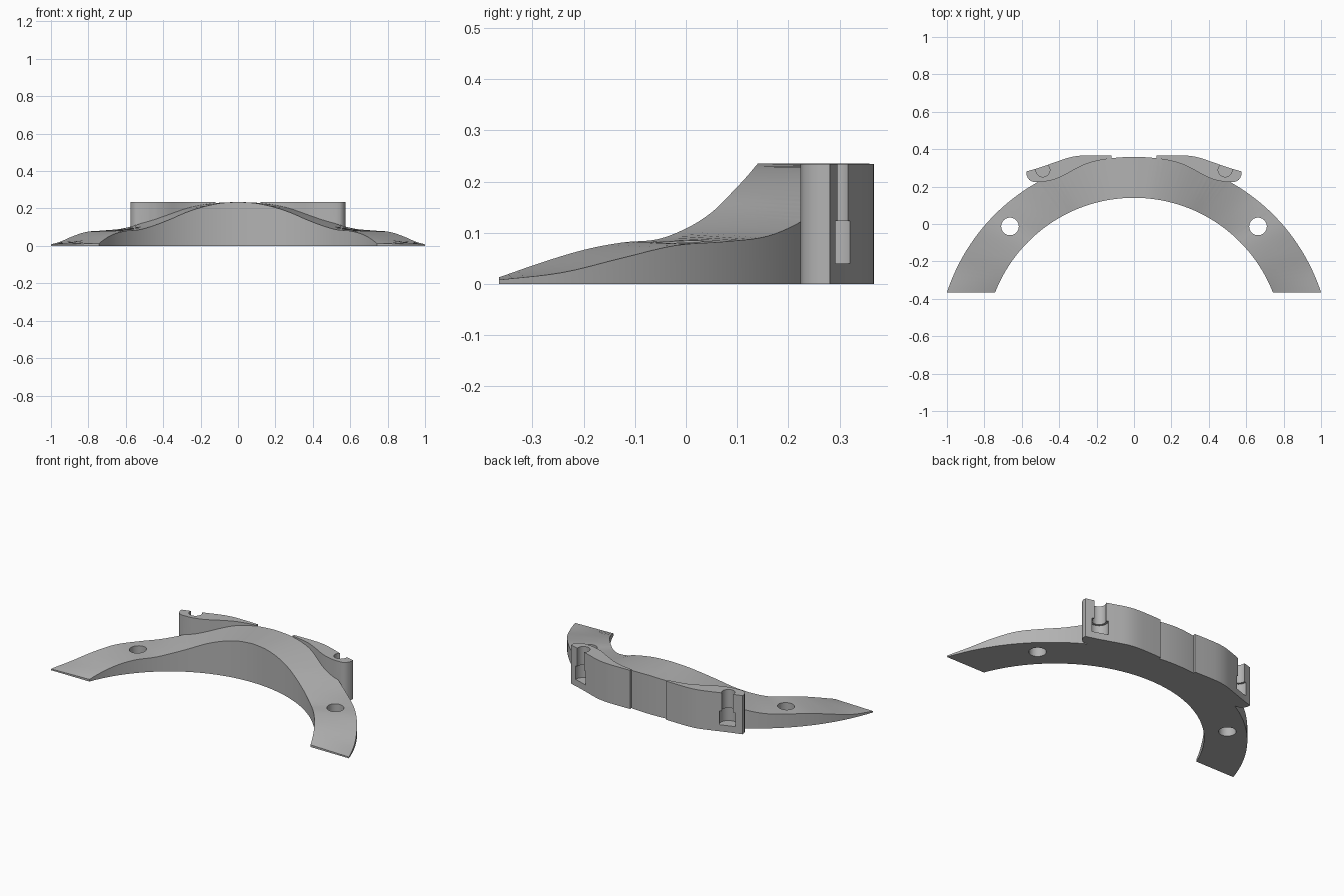
import bpy, bmesh, math
from mathutils import Vector

cube = bpy.data.objects.get("Cube")
if cube:
    bpy.data.objects.remove(cube, do_unlink=True)

grey = bpy.data.materials.new("plain grey")
grey.use_nodes = True
colour = (0.45, 0.45, 0.45, 1)
grey.diffuse_color = colour
grey.node_tree.nodes["Principled BSDF"].inputs["Base Color"].default_value = colour


def smooth_path(points, steps):
    """Smooth curve running through every point."""
    p = [Vector(q) for q in points]
    p = [2 * p[0] - p[1]] + p + [2 * p[-1] - p[-2]]
    out = []
    for a, b, c, d in zip(p, p[1:], p[2:], p[3:]):
        for k in range(steps):
            t = k / steps
            out.append(0.5 * (2 * b + (c - a) * t + (2 * a - 5 * b + 4 * c - d) * t ** 2
                              + (3 * b - a - 3 * c + d) * t ** 3))
    return out + [p[-2]]


def make_object(name, bm):
    bmesh.ops.recalc_face_normals(bm, faces=bm.faces)
    mesh = bpy.data.meshes.new(name)
    bm.to_mesh(mesh)
    bm.free()
    mesh.materials.append(grey)
    obj = bpy.data.objects.new(name, mesh)
    bpy.context.collection.objects.link(obj)
    return obj


def prism(name, outline, z0, z1):
    bm = bmesh.new()
    base = bm.faces.new([bm.verts.new((x, y, z0)) for x, y in outline])
    grown = bmesh.ops.extrude_face_region(bm, geom=[base])["geom"]
    verts = [g for g in grown if isinstance(g, bmesh.types.BMVert)]
    bmesh.ops.translate(bm, verts=verts, vec=(0, 0, z1 - z0))
    return make_object(name, bm)


def cylinder(name, x, y, r, z0, z1, sides=48):
    ring = [(x + r * math.cos(a), y + r * math.sin(a))
            for a in (2 * math.pi * i / sides for i in range(sides))]
    return prism(name, ring, z0, z1)


def combine(target, tool, operation):
    mod = target.modifiers.new(tool.name, "BOOLEAN")
    mod.operation, mod.solver, mod.object = operation, "EXACT", tool
    bpy.context.view_layer.objects.active = target
    bpy.ops.object.modifier_apply(modifier=mod.name)
    bpy.data.objects.remove(tool, do_unlink=True)


# Arched body: two arcs in plan, height falling from the crown to thin tips
FRONT_Y = -0.365
INNER = (0.798, -0.658)
OUTER = (1.0527, -0.694)
inner_z = [.235, .228, .208, .178, .14, .109, .087, .081, .067, .043, .013]
outer_z = [.235, .228, .205, .165, .124, .093, .0825, .075, .05, .022, .008]


def edge_line(arc, heights):
    radius, centre = arc
    end = math.acos((FRONT_Y - centre) / radius)
    half = smooth_path([(i / 10, z) for i, z in enumerate(heights)], 5)
    right = [(-t, z) for t, z in reversed(half[1:])]
    return [Vector((radius * math.sin(t * end), centre + radius * math.cos(t * end), z))
            for t, z in right + [tuple(h) for h in half]]


bm = bmesh.new()
sections = []
for a, b in zip(edge_line(INNER, inner_z), edge_line(OUTER, outer_z)):
    corners = [(a.x, a.y, 0), a, b, (b.x, b.y, 0)]
    sections.append([bm.verts.new(c) for c in corners])
for s, n in zip(sections, sections[1:]):
    for i in range(4):
        j = (i + 1) % 4
        bm.faces.new((s[i], s[j], n[j], n[i]))
bm.faces.new(sections[0])
bm.faces.new(sections[-1])
bmesh.ops.triangulate(bm, faces=bm.faces)
body = make_object("arched_bracket", bm)

# Flat-topped rear flanges, joined to the body
back = smooth_path([(.12, .365), (.2, .367), (.28, .366), (.34, .357), (.40, .338),
                    (.46, .317), (.52, .297), (.575, .281)], 4)
tip = smooth_path([(.575, .262), (.565, .242), (.55, .229), (.53, .224)], 3)
seam = smooth_path([(.48, .226), (.43, .237), (.38, .257), (.32, .29),
                    (.25, .323), (.18, .341), (.12, .35)], 4)
for side in (-1, 1):
    outline = [(side * p.x, p.y) for p in back + tip + seam]
    combine(body, prism("rear_flange", outline, 0, 0.2345), "UNION")

# Open screw slots in the flanges and through holes in the arms
for side in (-1, 1):
    for name, x, y, r, z0, z1 in (
            ("screw_slot", .487, .289, .037, .1, .3),
            ("nut_pocket", .487, .289, .05, .04, .123),
            ("arm_hole", .663, -.013, .047, -.1, .3)):
        combine(body, cylinder(name, side * x, y, r, z0, z1), "DIFFERENCE")

body.select_set(True)
bpy.context.view_layer.objects.active = body
bpy.ops.object.shade_smooth_by_angle(angle=math.radians(25))
